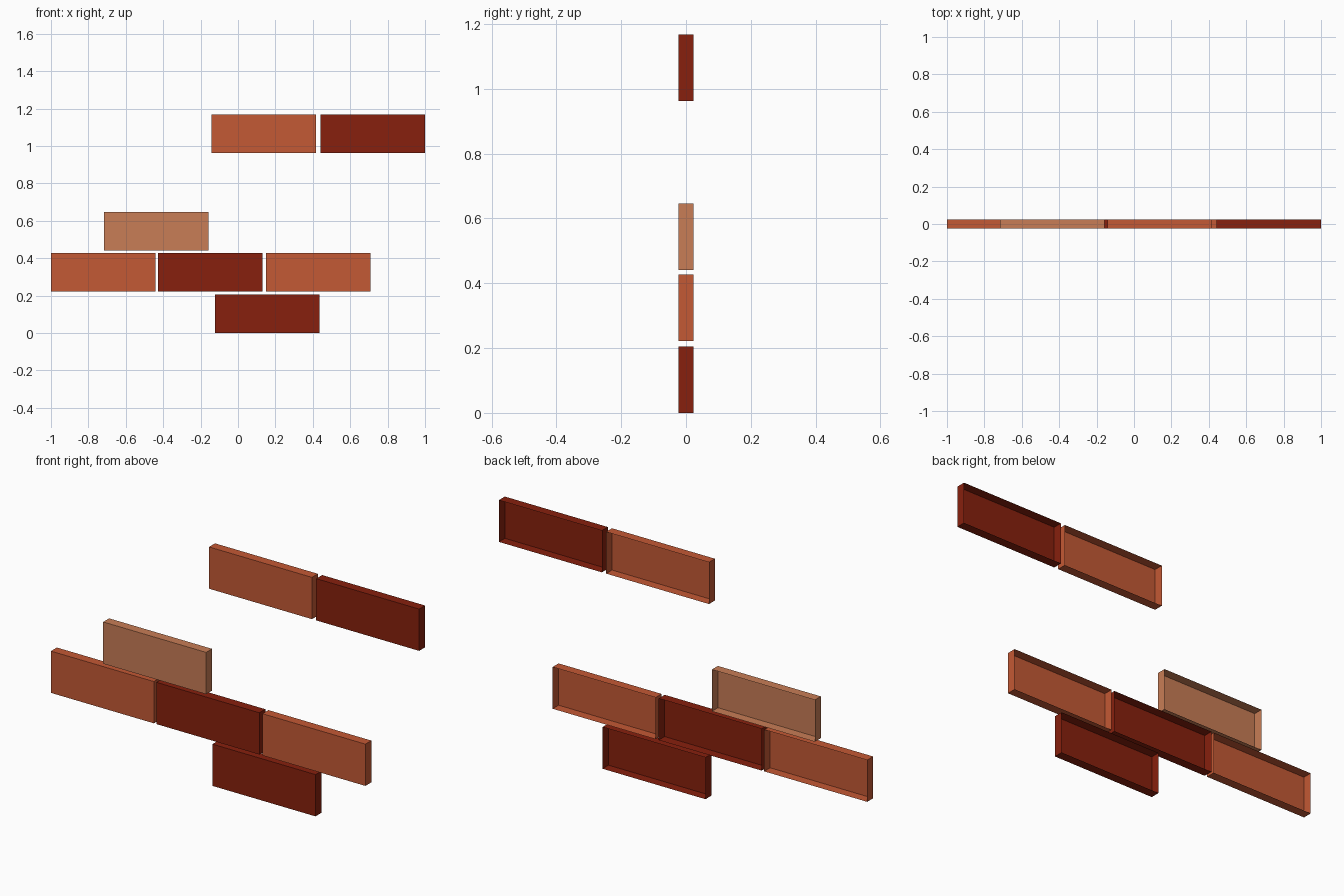
import bpy, bmesh
from mathutils import Vector

if "Cube" in bpy.data.objects:
    bpy.data.objects.remove(bpy.data.objects["Cube"])

# brick size (width, depth, height)
SIZE = Vector((0.559, 0.046, 0.205))


def material(name, rgb):
    m = bpy.data.materials.new(name)
    m.diffuse_color = (*rgb, 1)
    m.use_nodes = True
    m.node_tree.nodes["Principled BSDF"].inputs["Base Color"].default_value = m.diffuse_color
    return m


ORANGE = material("orange_clay", (0.552, 0.100, 0.035))
DARK = material("dark_red_clay", (0.242, 0.0144, 0.004))
PALE = material("pale_clay", (0.578, 0.205, 0.093))


def brick(name, x0, z0, mat):
    """Thin brick facing with its lower left corner at x0, z0; open at the back."""
    bm = bmesh.new()
    bmesh.ops.create_cube(bm, size=1)
    bm.normal_update()
    back = [f for f in bm.faces if f.normal.y > 0.5]
    bmesh.ops.delete(bm, geom=back, context='FACES_ONLY')
    bmesh.ops.scale(bm, vec=SIZE, verts=bm.verts)
    mesh = bpy.data.meshes.new(name)
    bm.to_mesh(mesh)
    bm.free()
    mesh.materials.append(mat)
    ob = bpy.data.objects.new(name, mesh)
    ob.location = (x0 + SIZE.x / 2, 0, z0 + SIZE.z / 2)
    bpy.context.collection.objects.link(ob)


# bottom course
brick("bottom_brick", -0.122, 0.0, DARK)
# main course of three
brick("row_brick_left", -1.0, 0.222, ORANGE)
brick("row_brick_middle", -0.427, 0.222, DARK)
brick("row_brick_right", 0.149, 0.222, ORANGE)
# single brick above the row
brick("upper_brick", -0.716, 0.441, PALE)
# detached top pair
brick("top_brick_left", -0.141, 0.963, ORANGE)
brick("top_brick_right", 0.441, 0.963, DARK)
